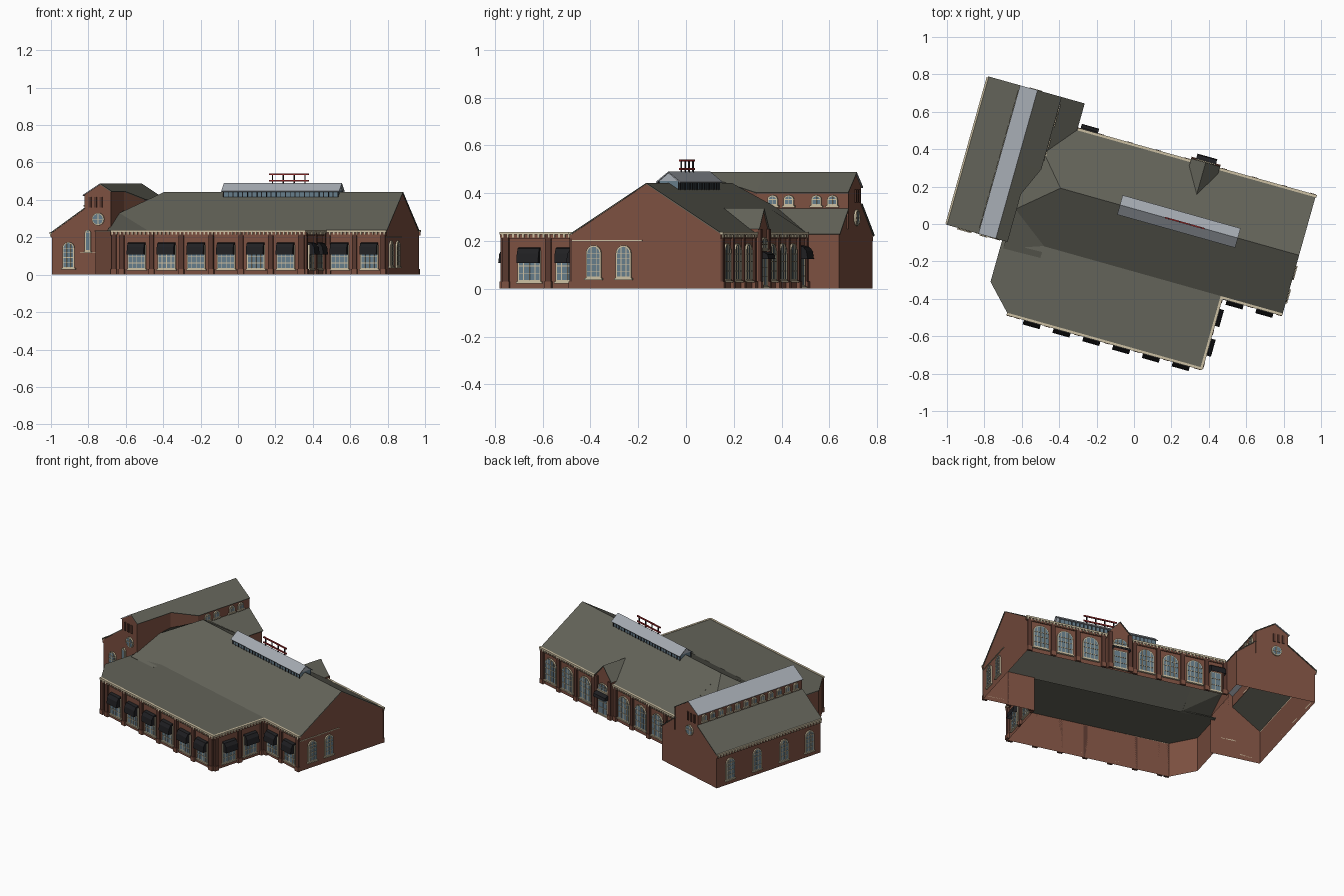
import bpy, bmesh, math
from mathutils import Matrix, Vector

if "Cube" in bpy.data.objects:
    bpy.data.objects.remove(bpy.data.objects["Cube"])

ROT = Matrix.Rotation(math.radians(-15.7), 3, 'Z')   # whole building is turned on its plot
COL = dict(brick=(.2, .08, .052), roof=(.125, .125, .1), pale=(.38, .41, .45), glass=(.13, .2, .25),
           cream=(.6, .52, .36), black=(.014, .014, .016), red=(.4, .03, .03), dark=(.1, .04, .028))
MATS = {}
for k, c in COL.items():
    MATS[k] = bpy.data.materials.new(k)
    MATS[k].diffuse_color = (*c, 1)
parts = {}


def add(name, mat, faces, inside=None):
    """Add faces (lists of points) to a named part, turned away from the inside point."""
    bm = parts.setdefault(name, (bmesh.new(), mat))[0]
    pts = [Vector(p) for f in faces for p in f]
    c = Vector(inside) if inside else sum(pts, Vector()) / len(pts)
    for f in faces:
        f = [Vector(p) for p in f]
        n = Vector()
        for a, b in zip(f, f[1:] + f[:1]):
            n += (a - f[0]).cross(b - f[0])
        if n.dot(sum(f, Vector()) / len(f) - c) < 0:
            f.reverse()
        bm.faces.new([bm.verts.new(ROT @ p) for p in f])


def box(name, mat, u0, u1, v0, v1, z0, z1):
    q = lambda i, j, k: ((u0, u1)[i], (v0, v1)[j], (z0, z1)[k])
    add(name, mat, [[q(s, 0, 0), q(s, 1, 0), q(s, 1, 1), q(s, 0, 1)] for s in (0, 1)]
        + [[q(0, s, 0), q(1, s, 0), q(1, s, 1), q(0, s, 1)] for s in (0, 1)]
        + [[q(0, 0, s), q(1, 0, s), q(1, 1, s), q(0, 1, s)] for s in (0, 1)])


# A wall is (axis of its normal, position, outward sign); t runs along it, d stands out from it
def on(w, t, z, d=0):
    a = w[1] + w[2] * d
    return (a, t, z) if w[0] == 'u' else (t, a, z)


def wbox(name, mat, w, t0, t1, z0, z1, d0, d1):
    a, b = on(w, t0, z0, d0), on(w, t1, z1, d1)
    box(name, mat, a[0], b[0], a[1], b[1], z0, z1)


def panel(w, out, inset=.006):
    """Glass pane with a raised frame around an outline."""
    ct = (min(p[0] for p in out) + max(p[0] for p in out)) / 2
    cz = (min(p[1] for p in out) + max(p[1] for p in out)) / 2
    ht, hz = max(p[0] for p in out) - ct, max(p[1] for p in out) - cz
    inn = [(ct + (t - ct) * (1 - inset / ht), cz + (z - cz) * (1 - inset / hz)) for t, z in out]
    back = on(w, ct, cz, -1)
    add("window_glass", 'glass', [[on(w, *p, .003) for p in out]], back)
    n = len(out)
    for i in range(n):
        j = (i + 1) % n
        add("window_frames", 'cream', [[on(w, *out[i], .009), on(w, *out[j], .009),
                                        on(w, *inn[j], .009), on(w, *inn[i], .009)]], back)
        add("window_frames", 'cream', [[on(w, *out[i], 0), on(w, *out[j], 0),
                                        on(w, *out[j], .009), on(w, *out[i], .009)]], on(w, ct, cz))


def window(w, t, hw, z0, z1, rise=0, nx=3, nz=4):
    zs = z1 - rise
    arc = [(t + hw * math.cos(a * math.pi / 8), zs + rise * math.sin(a * math.pi / 8)) for a in range(9)]
    panel(w, [(t - hw, z0), (t + hw, z0)] + (arc if rise else [arc[0], arc[-1]]))
    for i in range(1, nx):
        x = hw * (2 * i / nx - 1)
        top = zs + rise * math.sqrt(1 - (x / hw) ** 2)
        wbox("window_bars", 'cream', w, t + x - .0015, t + x + .0015, z0, top, .003, .006)
    for k in range(1, nz):
        z = z0 + (zs + rise * .2 - z0) * k / (nz - 1 if rise else nz)
        z = min(z, zs)
        wbox("window_bars", 'cream', w, t - hw, t + hw, z - .0015, z + .0015, .003, .006)
    wbox("window_sills", 'cream', w, t - hw - .006, t + hw + .006, z0 - .008, z0, 0, .013)


def round_window(w, t, z, r):
    panel(w, [(t + r * math.cos(a * math.pi / 8), z + r * math.sin(a * math.pi / 8)) for a in range(16)])
    wbox("window_bars", 'cream', w, t - .002, t + .002, z - r, z + r, .003, .006)
    wbox("window_bars", 'cream', w, t - r, t + r, z - .002, z + .002, .003, .006)


def awning(w, t, hw=.047, z0=.108, h=.065, d=.038):
    pr = [(0, z0 + h), (d * .5, z0 + h * .92), (d * .87, z0 + h * .6), (d, z0)]
    f = [[on(w, s * hw + t, z, x) for s, (x, z) in ((-1, p), (1, p), (1, q), (-1, q))] for p, q in zip(pr, pr[1:])]
    f += [[on(w, t + s * hw, z, x) for x, z in pr + [(0, z0)]] for s in (-1, 1)]
    add("awnings", 'black', f, on(w, t, z0, 0))


def cornice(w, t0, t1, zt=.238):
    wbox("cornice", 'cream', w, t0, t1, zt - .011, zt, 0, .014)
    wbox("brick_frieze", 'brick', w, t0, t1, zt - .028, zt - .011, 0, .007)
    n = round((t1 - t0) / .022)
    for i in range(n):
        t = t0 + (i + .5) * (t1 - t0) / n
        wbox("dentils", 'cream', w, t - .004, t + .004, zt - .023, zt - .011, .007, .013)


def pilaster(w, t, z1=.225, hw=.013):
    wbox("pilasters", 'dark', w, t - hw, t + hw, 0, z1, 0, .012)
    wbox("pilaster_bases", 'brick', w, t - hw - .003, t + hw + .003, 0, .03, 0, .016)


# Walls of the three blocks
FRONT, STEP, BACK, GABLE = ('v', -.64, -1), ('v', -.245, -1), ('v', .40, 1), ('u', .89, 1)
SIDE, WEST, LF, LB = ('u', .55, 1), ('u', -.957, -1), ('v', -.27, -1), ('v', .543, 1)
RIDGE, RV, EZ = .443, .078, .235


def wall(name, w, pts):
    add(name, 'brick', [[on(w, t, z) for t, z in pts]], on(w, pts[0][0], .1, -.2))


def flat(name, w, t0, t1, z0=0, z1=EZ):
    wall(name, w, [(t0, z0), (t1, z0), (t1, z1), (t0, z1)])


flat("main_walls", BACK, -.435, .89)
flat("main_walls", STEP, .55, .89)
wall("main_walls", GABLE, [(-.245, 0), (.4, 0), (.4, EZ), (RV, RIDGE), (-.245, EZ)])
flat("front_block_walls", FRONT, -.52, .55)
flat("front_block_walls", SIDE, -.64, -.245)
flat("front_block_walls", ('u', -.65, -1), -.505, -.27)
add("front_block_walls", 'brick', [[(-.52, -.64, 0), (-.65, -.505, 0), (-.65, -.505, EZ), (-.52, -.64, EZ)]], (0, 0, .1))
left = [(-.957, 0), (-.957, .23), (-.777, .355), (-.777, .43), (-.69, .485)]
wall("left_block_walls", LF, left + [(-.63, .447), (-.63, 0)])
wall("left_block_walls", LB, left + [(-.563, .405), (-.563, .335), (-.435, EZ), (-.435, 0)])
flat("left_block_walls", WEST, -.27, .543, 0, .23)
flat("left_block_walls", ('u', -.435, 1), .4, .543)
flat("monitor_walls", ('u', -.777, -1), -.27, .543, .355, .43)

# Main roof, flat front roof and the hipped junction with the left block
LOW = (0, 0, -1)
E, R, V = (-.43, .4, EZ), (-.43, RV, RIDGE), (-.566, .235, .34)
E2, V2, K = (-.43, -.245, EZ), (-.632, -.095, .33), (-.632, .0, .345)
add("main_roof", 'roof', [[R, (.895, RV, RIDGE), (.895, .412, .229), (-.43, .412, .229)],
                          [R, (.895, RV, RIDGE), (.895, -.255, .229), (-.43, -.255, .229)]], LOW)
add("hip_roof", 'roof', [[R, E, V], [R, V, (-.563, .148, .345), K, V2], [R, V2, E2],
                         [V2, E2, (-.433, -.31, .237), (-.638, -.315, .237)],
                         [V2, (-.638, -.315, .237), (-.632, -.27, .25)]], LOW)
add("front_block_roof", 'roof', [[(-.52, -.645, .236), (.555, -.645, .236), (.555, -.245, .236),
                                  (-.655, -.245, .236), (-.655, -.505, .236)]], LOW)

# Left block roofs: lower slopes, raised monitor with a pale glazed west slope
A, B = -.275, .549
add("left_roof", 'roof', [[(-.965, A, .225), (-.777, A, .357), (-.777, B, .357), (-.965, B, .225)],
                          [(-.563, .1, .337), (-.428, .1, .23), (-.428, B, .23), (-.563, B, .337)]], LOW)
add("monitor_pale_roof", 'pale', [[(-.787, A, .426), (-.69, A, .488), (-.69, B, .488), (-.787, B, .426)]], LOW)
st = [(A, -.625, .446), (-.01, -.625, .446), (.148, -.556, .403), (B, -.556, .403)]
for (v0, u0, z0), (v1, u1, z1) in zip(st, st[1:]):
    add("monitor_roof", 'roof', [[(-.69, v0, .488), (u0, v0, z0), (u1, v1, z1), (-.69, v1, .488)]], LOW)
    add("monitor_walls", 'brick', [[(u0 - .006, v0, z0), (u1 - .006, v1, z1),
                                    (u1 - .006, v1, .25), (u0 - .006, v0, .25)]], (-.8, .1, .3))

# Ridge skylight: glazed sides, mullions and pale roof
box("skylight_glass", 'glass', -.09, .545, RV - .042, RV + .042, .40, .45)
for s in (-1, 1):
    add("skylight_roof", 'pale', [[(-.1, RV, .49), (.555, RV, .49), (.555, RV + s * .054, .447), (-.1, RV + s * .054, .447)]], LOW)
    for i in range(25):
        u = -.09 + i * .635 / 24
        box("skylight_mullions", 'black', u - .002, u + .002, RV + s * .041, RV + s * .045, .405, .449)
for u in (-.09, .545):
    add("skylight_ends", 'pale', [[(u, RV - .042, .45), (u, RV + .042, .45), (u, RV, .488)]], (.2, RV, .4))

# Blank rooftop sign frame
for i in range(4):
    box("sign_posts", 'black', .17 + i * .06 - .003, .17 + i * .06 + .003, RV - .003, RV + .003, .47, .54)
for z in (.502, .536):
    box("sign_rails", 'red', .15, .37, RV - .004, RV + .004, z - .004, z + .004)

# Front and side bays with awnings
for i in range(6):
    window(FRONT, -.381 + .1655 * i, .05, .03, .16, 0, 4, 4)
    awning(FRONT, -.381 + .1655 * i)
for i in range(7):
    pilaster(FRONT, -.464 + .1655 * i)
pilaster(FRONT, .537)
pilaster(FRONT, -.507)
for w, ts, ps in ((STEP, (.635, .80), (.57, .717, .877)), (SIDE, (-.36, -.525), (-.265, -.443, -.627))):
    for t in ts:
        window(w, t, .05, .03, .16, 0, 4, 4)
        awning(w, t)
    for t in ps:
        pilaster(w, t)
cornice(FRONT, -.525, .56)
cornice(STEP, .55, .895)
cornice(SIDE, -.65, -.25)
for t in (-.15, -.02):
    window(GABLE, t, .033, .045, .182, .033, 3, 5)
wbox("gable_band", 'cream', GABLE, -.245, .06, .199, .203, 0, .005)

# Back elevation: six arched bays, gabled entrance and side door
for t in (.80, .64, .47, .10, -.06, -.22):
    window(BACK, t, .052, .035, .19, .045, 4, 4)
for t in (.877, .72, .555, .385, .18, .02, -.14, -.30, -.42):
    pilaster(BACK, t)
cornice(BACK, -.425, .2)
cornice(BACK, .36, .9)
DOOR = ('v', .414, 1)
wall("entrance_gable", DOOR, [(.2, 0), (.36, 0), (.36, .25), (.28, .335), (.2, .25)])
for u in (.2, .36):
    add("entrance_gable", 'brick', [[(u, .4, 0), (u, .414, 0), (u, .414, .25), (u, .375, .25), (u, .4, EZ)]], (.28, .3, .1))
    add("entrance_roof", 'roof', [[(u, .42, .25), (.28, .42, .337), (.28, .24, .337), (u, .37, .25)]], LOW)
for t in (.215, .345):
    pilaster(DOOR, t, .25)
window(DOOR, .28, .045, .01, .13, 0, 2, 3)
window(DOOR, .28, .045, .165, .215, .03, 3, 2)
awning(DOOR, .28, .055, .125, .03, .04)
window(BACK, -.36, .035, .01, .14, 0, 2, 3)
awning(BACK, -.365, .048, .125, .055, .04)

# Left block windows and trim
for t in (.44, .23, .02, -.18):
    window(WEST, t, .033, .035, .175, .033, 3, 5)
cornice(WEST, -.27, .543, .228)
for i in range(12):
    window(('u', -.777, -1), -.22 + i * .065, .018, .372, .415, .012, 2, 2)
for t in (.22, .29, .41, .48):
    window(('u', -.563, 1), t, .022, .348, .392, .018, 2, 2)
window(LF, -.864, .033, .035, .175, .033, 3, 5)
window(LF, -.757, .016, .125, .24, .016, 1, 2)
wbox("gable_band", 'cream', LF, -.80, -.70, .118, .122, 0, .006)
for w in (LF, LB):
    round_window(w, -.70, .297, .034)
    for t in (-.745, -.715, -.685):
        wbox("vent_slots", 'dark', w, t - .007, t + .007, .36, .415, 0, .006)

# Turn the collected parts into objects; roofs get a little thickness
for name, (bm, mat) in parts.items():
    bmesh.ops.remove_doubles(bm, verts=bm.verts, dist=1e-5)
    me = bpy.data.meshes.new(name)
    bm.to_mesh(me)
    bm.free()
    me.materials.append(MATS[mat])
    ob = bpy.data.objects.new(name, me)
    bpy.context.collection.objects.link(ob)
    if name.endswith("roof"):
        m = ob.modifiers.new("thickness", 'SOLIDIFY')
        m.thickness = .005

for m in bpy.data.materials:
    if m.users and not m.is_grease_pencil:
        m.use_nodes = True
        m.node_tree.nodes["Principled BSDF"].inputs["Base Color"].default_value = m.diffuse_color
